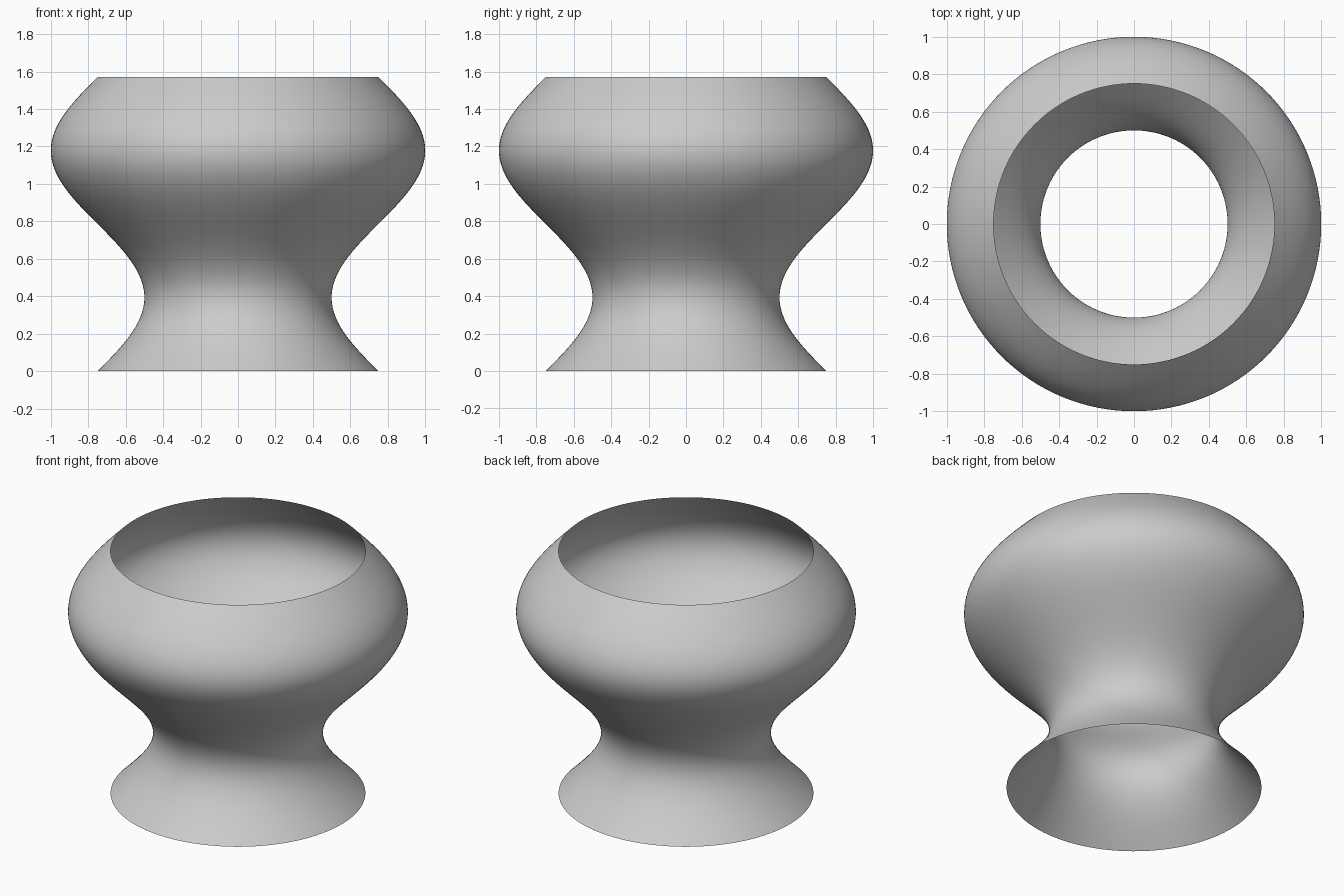
import bpy
import bmesh
from math import sin, cos, pi, tau

SIDES = 128
RINGS = 96
HEIGHT = pi / 2

cube = bpy.data.objects.get("Cube")
if cube:
    bpy.data.objects.remove(cube, do_unlink=True)

# Plain grey material
grey = bpy.data.materials.new("light grey")
grey.use_nodes = True
colour = (0.6, 0.6, 0.6, 1)
grey.diffuse_color = colour
grey.node_tree.nodes["Principled BSDF"].inputs["Base Color"].default_value = colour


def radius(z):
    """One full sine wave from the foot to the rim."""
    return 0.75 - 0.25 * sin(tau * z / HEIGHT)


# Open, thin wall revolved around the vertical axis
bm = bmesh.new()
rings = []
for i in range(RINGS + 1):
    z = HEIGHT * i / RINGS
    r = radius(z)
    rings.append([bm.verts.new((r * cos(tau * j / SIDES), r * sin(tau * j / SIDES), z))
                  for j in range(SIDES)])

for low, high in zip(rings, rings[1:]):
    for j in range(SIDES):
        k = (j + 1) % SIDES
        face = bm.faces.new((low[j], low[k], high[k], high[j]))
        face.smooth = True

mesh = bpy.data.meshes.new("vase_wall")
bm.to_mesh(mesh)
bm.free()
mesh.materials.append(grey)
vase = bpy.data.objects.new("vase_wall", mesh)
bpy.context.collection.objects.link(vase)
